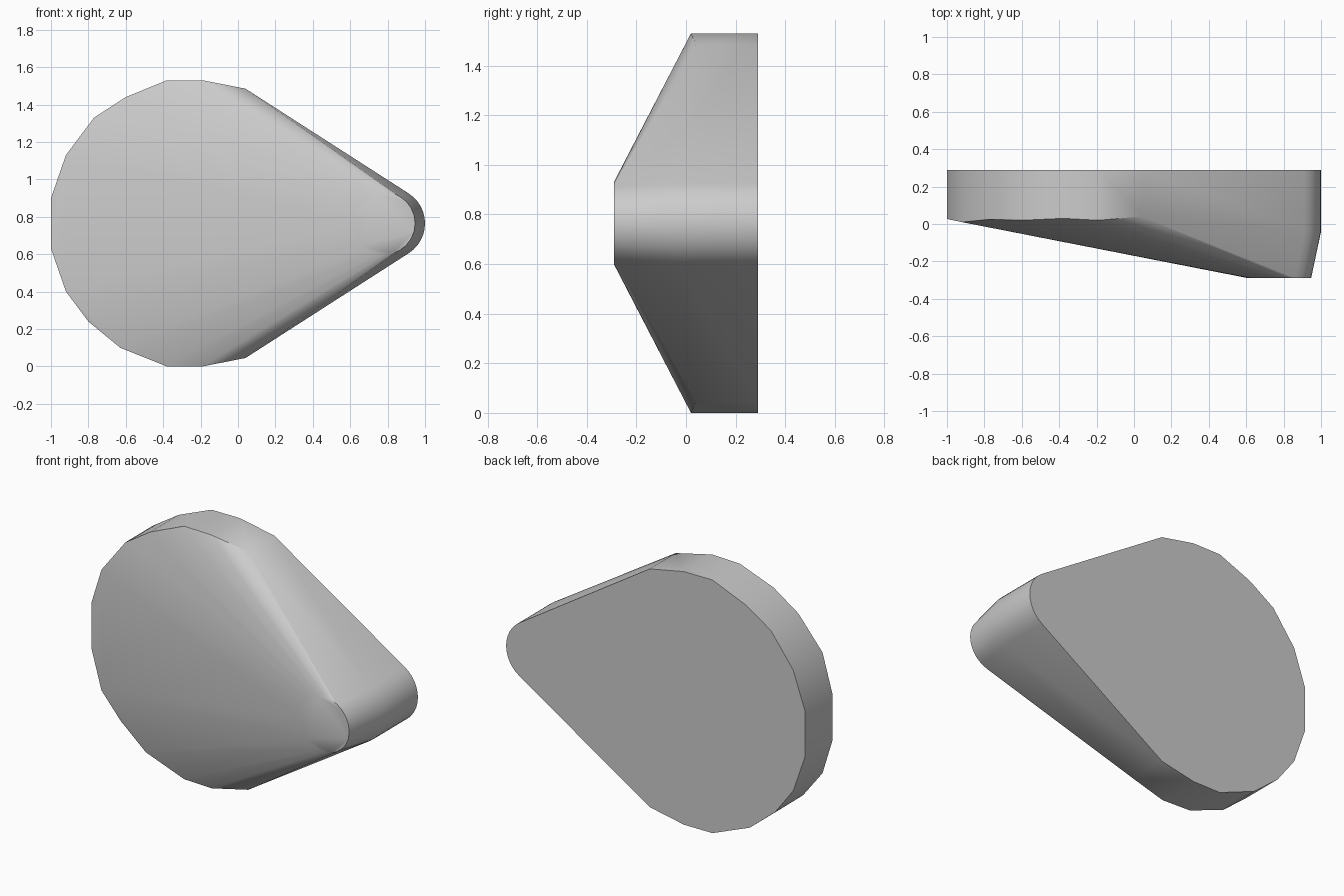
import bpy, bmesh, math
from mathutils import Vector

cube = bpy.data.objects.get("Cube")
if cube:
    bpy.data.objects.remove(cube, do_unlink=True)

MID = 0.765      # height of the axis
BACK = 0.29      # y of the flat back

grey = bpy.data.materials.new("plain_grey")
grey.use_nodes = True
colour = (0.6, 0.6, 0.6, 1)
grey.diffuse_color = colour
grey.node_tree.nodes["Principled BSDF"].inputs["Base Color"].default_value = colour


def arc(cx, radius, y, start, end, count):
    """Points on an arc around the axis height, in a plane of constant y."""
    pts = []
    for i in range(count):
        a = math.radians(start + (end - start) * i / (count - 1))
        pts.append(Vector((cx + radius * math.cos(a), y, MID + radius * math.sin(a))))
    return pts


# Large faceted disc: rim outline as (x, z, front y)
rim = [(0.04, 1.485, 0.04), (-0.19, 1.53, 0.02), (-0.38, 1.53, 0.03),
       (-0.6, 1.44, 0.02), (-0.77, 1.33, 0.025), (-0.92, 1.13, 0.01),
       (-1, 0.9, 0.027), (-1, 0.63, 0.027), (-0.92, 0.4, 0.01),
       (-0.8, 0.24, 0.025), (-0.63, 0.1, 0.02), (-0.38, 0, 0.03),
       (-0.19, 0, 0.02), (0.04, 0.045, 0.04)]
points = []
for x, z, y in rim:
    points += [Vector((x, y, z)), Vector((x, BACK, z))]

# Narrow rounded end and the small round nose in front of it
for y in (-0.04, BACK):
    points += arc(0.81, 0.19, y, 58, -58, 13)
points += arc(0.78, 0.167, -0.29, 0, 345, 24)

# Stretch one skin over all the sections
bm = bmesh.new()
for p in points:
    bm.verts.new(p)
hull = bmesh.ops.convex_hull(bm, input=bm.verts[:])
inside = {g for g in hull["geom_interior"] + hull["geom_unused"]
          if isinstance(g, bmesh.types.BMVert)}
bmesh.ops.delete(bm, geom=list(inside), context='VERTS')
bmesh.ops.dissolve_limit(bm, angle_limit=math.radians(0.5),
                         verts=bm.verts[:], edges=bm.edges[:])
bmesh.ops.recalc_face_normals(bm, faces=bm.faces[:])
mesh = bpy.data.meshes.new("tapered_body")
bm.to_mesh(mesh)
bm.free()
mesh.materials.append(grey)

body = bpy.data.objects.new("tapered_body", mesh)
bpy.context.collection.objects.link(body)
bpy.context.view_layer.objects.active = body
body.select_set(True)
bpy.ops.object.shade_smooth_by_angle(angle=math.radians(40))
